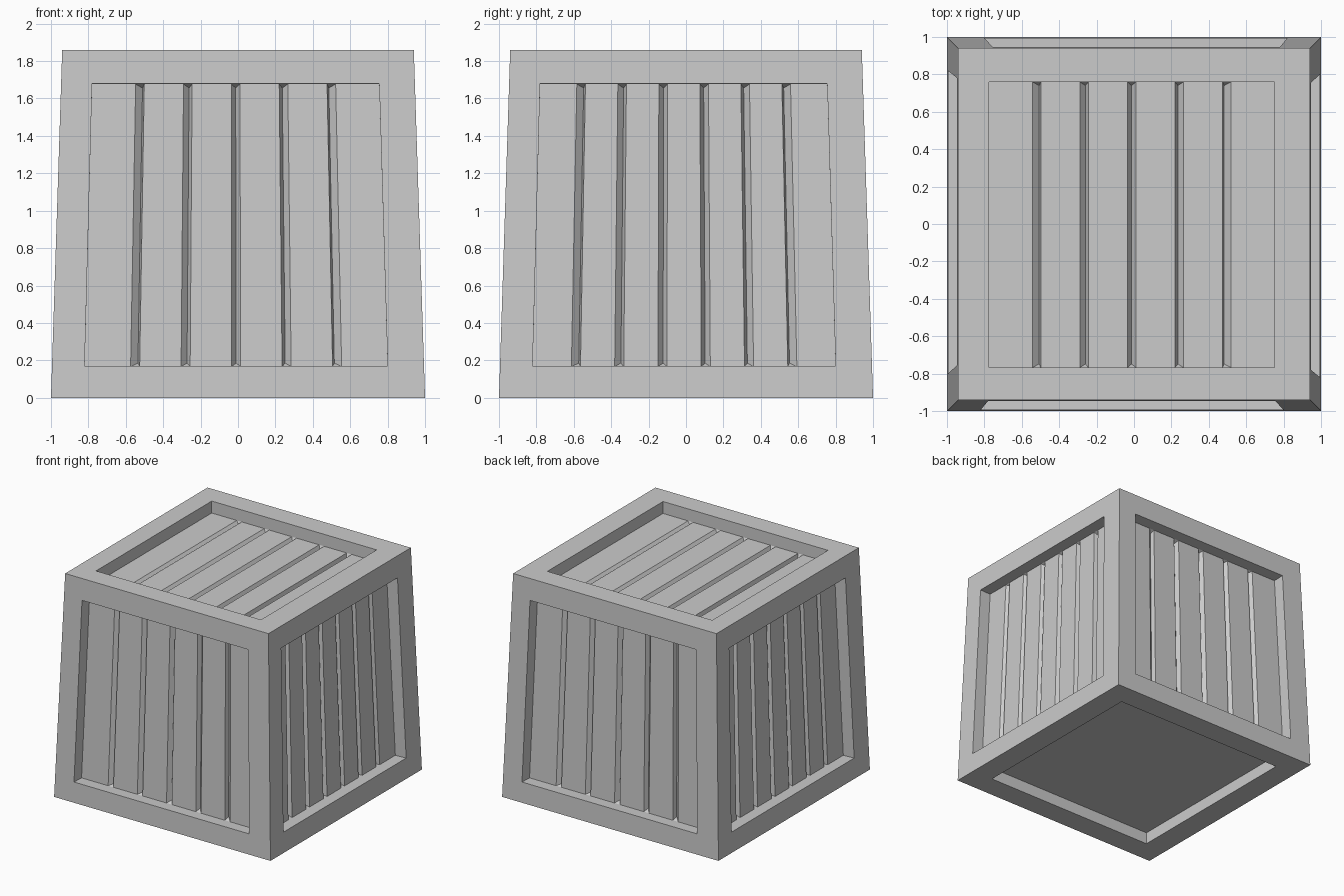
import bpy
from mathutils import Vector, Matrix

if "Cube" in bpy.data.objects:
    bpy.data.objects.remove(bpy.data.objects["Cube"])

DEPTH = 0.10      # recess of each panel behind the frame
GROOVE = 0.035    # depth of the V grooves between slats
WIDTH = 0.03      # groove width as a fraction of the panel
H, B, T = 1.86, 1.0, 0.94


def make_object(name, faces):
    verts = [p for f in faces for p in f]
    index, n = [], 0
    for f in faces:
        index.append(list(range(n, n + len(f))))
        n += len(f)
    mesh = bpy.data.meshes.new(name)
    mesh.from_pydata(verts, [], index)
    obj = bpy.data.objects.new(name, mesh)
    bpy.context.collection.objects.link(obj)
    # weld coincident corners
    import bmesh
    bm = bmesh.new()
    bm.from_mesh(mesh)
    bmesh.ops.remove_doubles(bm, verts=bm.verts, dist=1e-5)
    bm.to_mesh(mesh)
    bm.free()
    return obj


def frame_faces(outer, opening, normal):
    """Flat picture-frame border plus the walls of its recess."""
    inner = [p - normal * DEPTH for p in opening]
    faces = []
    for i in range(4):
        j = (i + 1) % 4
        faces.append([outer[i], outer[j], opening[j], opening[i]])
        faces.append([opening[i], opening[j], inner[j], inner[i]])
    return faces


def slat_faces(opening, normal, grooves):
    """Recessed panel split into slats by V grooves that lean with position."""
    a, b, c, d = opening

    def point(u, v, drop=0.0):
        return a.lerp(b, u).lerp(d.lerp(c, u), v) - normal * (DEPTH + drop)

    faces, last = [], 0.0
    for i in range(1, grooves + 1):
        mid = i / (grooves + 1)
        l, r = mid - WIDTH / 2, mid + WIDTH / 2
        m = l + WIDTH * (0.8 - 0.6 * (i - 1) / (grooves - 1))
        l0, l1, r0, r1 = point(l, 0), point(l, 1), point(r, 0), point(r, 1)
        m0, m1 = point(m, 0.013, GROOVE), point(m, 0.987, GROOVE)
        faces += [[point(last, 0), l0, l1, point(last, 1)],
                  [l0, m0, m1, l1], [m0, r0, r1, m1],
                  [l0, r0, m0], [l1, m1, r1]]
        last = r
    faces.append([point(last, 0), point(1, 0), point(1, 1), point(last, 1)])
    return faces


V = Vector
# front side, then turned around z for the other three
outer = [V((-B, -B, 0)), V((B, -B, 0)), V((T, -T, H)), V((-T, -T, H))]
slope = lambda x, z: V((x, -(B + (T - B) * z / H), z))
opening = [slope(-0.82, 0.17), slope(0.80, 0.17), slope(0.755, 1.68), slope(-0.78, 1.68)]
normal = V((0, -H, B - T)).normalized()

frame = []
for k, (name, count) in enumerate([("front", 5), ("right", 6), ("back", 5), ("left", 6)]):
    rot = Matrix.Rotation(k * 1.5707963268, 3, 'Z')
    o, p, n = [rot @ v for v in outer], [rot @ v for v in opening], rot @ normal
    frame += frame_faces(o, p, n)
    make_object(name + "_slats", slat_faces(p, n, count))

# lid
up = V((0, 0, 1))
o = [V((-T, -T, H)), V((T, -T, H)), V((T, T, H)), V((-T, T, H))]
p = [V((-0.775, -0.768, H)), V((0.75, -0.768, H)), V((0.75, 0.76, H)), V((-0.775, 0.76, H))]
frame += frame_faces(o, p, up)
make_object("top_slats", slat_faces(p, up, 5))

# plain recessed base
o = [V((-B, B, 0)), V((B, B, 0)), V((B, -B, 0)), V((-B, -B, 0))]
p = [v * 0.805 for v in o]
frame += frame_faces(o, p, -up)
make_object("base_panel", [[v + up * DEPTH for v in p]])

make_object("crate_frame", frame)
